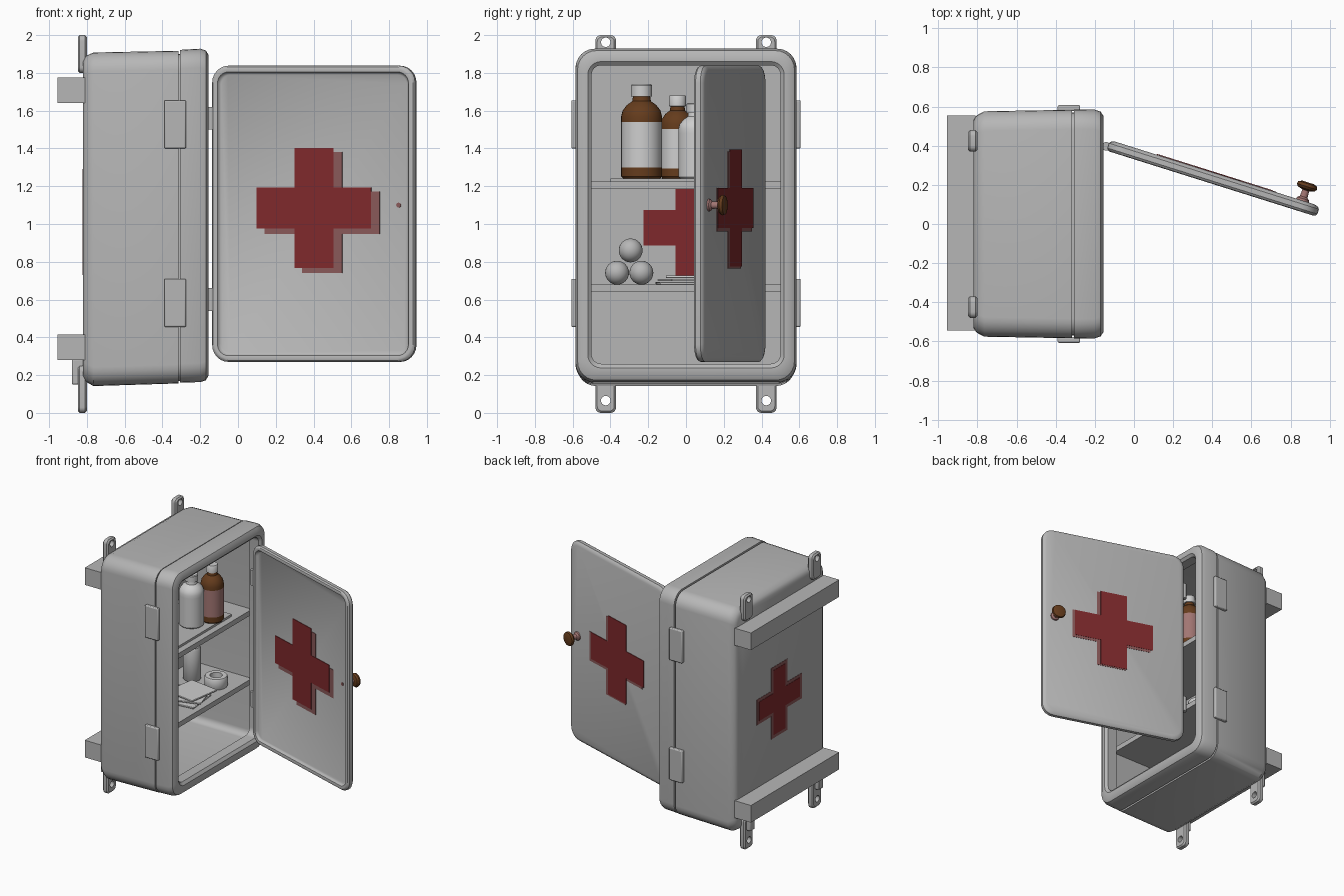
import bpy, bmesh, math
from mathutils import Matrix, Vector

if "Cube" in bpy.data.objects:
    bpy.data.objects.remove(bpy.data.objects["Cube"])


def material(name, r, g, b):
    m = bpy.data.materials.new(name)
    m.diffuse_color = (r, g, b, 1)
    m.use_nodes = True
    m.node_tree.nodes["Principled BSDF"].inputs["Base Color"].default_value = m.diffuse_color
    return m


GREY = material("grey_enamel", .47, .47, .47)
WHITE = material("clean_white", .62, .62, .62)
RED = material("cross_red", .21, .022, .025)
FADED = material("faded_red", .25, .10, .10)
BROWN = material("amber_brown", .13, .045, .012)
ROSE = material("rose_label", .36, .18, .17)


def finish(bm, name, mats, matrix=Matrix(), bevel=0, segs=2):
    bmesh.ops.recalc_face_normals(bm, faces=bm.faces[:])
    me = bpy.data.meshes.new(name)
    bm.to_mesh(me)
    bm.free()
    for m in mats:
        me.materials.append(m)
    ob = bpy.data.objects.new(name, me)
    bpy.context.collection.objects.link(ob)
    ob.matrix_world = matrix
    if bevel:
        mod = ob.modifiers.new("soft_edges", 'BEVEL')
        mod.width, mod.segments = bevel, segs
    bpy.ops.object.select_all(action='DESELECT')
    bpy.context.view_layer.objects.active = ob
    ob.select_set(True)
    bpy.ops.object.shade_smooth_by_angle(angle=math.radians(35))
    return ob


def place(x, y, z, turn=0):
    return Matrix.Translation((x, y, z)) @ Matrix.Rotation(turn, 4, 'Z')


def loft(name, rings, mat, matrix=Matrix(), ring_closed=False, seg=6):
    """Rounded rectangles in the yz plane (x, half_y, z_low, z_high, radius), joined along x."""
    bm = bmesh.new()
    loops = []
    for x, hy, z0, z1, r in rings:
        loop = []
        for q, (sy, sz) in enumerate(((1, 1), (-1, 1), (-1, -1), (1, -1))):
            cy = sy * (hy - r)
            cz = z1 - r if sz > 0 else z0 + r
            for k in range(seg + 1):
                a = (q + k / seg) * math.pi / 2
                loop.append(bm.verts.new((x, cy + r * math.cos(a), cz + r * math.sin(a))))
        loops.append(loop)
    pairs = list(zip(loops, loops[1:]))
    if ring_closed:
        pairs.append((loops[-1], loops[0]))
    else:
        bm.faces.new(loops[0])
        bm.faces.new(loops[-1])
    for a, b in pairs:
        for i in range(len(a)):
            j = (i + 1) % len(a)
            bm.faces.new((a[i], a[j], b[j], b[i]))
    return finish(bm, name, [mat], matrix)


def box(name, lo, hi, mat=GREY, bevel=0, matrix=Matrix()):
    bm = bmesh.new()
    lo, hi = Vector(lo), Vector(hi)
    bmesh.ops.create_cube(bm, size=1, matrix=Matrix.Translation((lo + hi) / 2)
                          @ Matrix.Diagonal((*(hi - lo), 1)))
    return finish(bm, name, [mat], matrix, bevel)


def lathe(name, profile, mats, matrix=Matrix(), n=32, ring_closed=False):
    """Spin (radius, height, material index of the band above) around z."""
    bm = bmesh.new()
    loops = [[bm.verts.new((r * math.cos(2 * math.pi * i / n), r * math.sin(2 * math.pi * i / n), z))
              for i in range(n)] for r, z, _ in profile]
    count = len(loops) if ring_closed else len(loops) - 1
    for k in range(count):
        a, b = loops[k], loops[(k + 1) % len(loops)]
        for i in range(n):
            j = (i + 1) % n
            bm.faces.new((a[i], a[j], b[j], b[i])).material_index = profile[k][2]
    if not ring_closed:
        bm.faces.new(loops[0]).material_index = profile[0][2]
        bm.faces.new(loops[-1]).material_index = profile[-1][2]
    return finish(bm, name, mats, matrix)


def cross(name, x, yc, zc, half, arm, mat, matrix=Matrix(), thick=.004):
    """Thin cross plate in the yz plane."""
    bm = bmesh.new()
    quarter = [(half, -arm), (half, arm), (arm, arm)]
    pts = []
    for q in range(4):
        c, s = round(math.cos(q * math.pi / 2)), round(math.sin(q * math.pi / 2))
        pts += [(c * a - s * b, s * a + c * b) for a, b in quarter]
    face = bm.faces.new([bm.verts.new((x - thick / 2, yc + a, zc + b)) for a, b in pts])
    out = bmesh.ops.extrude_face_region(bm, geom=[face])
    bmesh.ops.translate(bm, vec=(thick, 0, 0),
                        verts=[v for v in out["geom"] if isinstance(v, bmesh.types.BMVert)])
    return finish(bm, name, [mat], matrix)


# cabinet shell: rounded back, seam groove, front frame, hollow inside
loft("cabinet_shell", [
    (-.82, .53, .19, 1.865, .08), (-.805, .555, .165, 1.89, .095), (-.765, .576, .142, 1.908, .1),
    (-.316, .584, .156, 1.917, .1), (-.316, .57, .17, 1.90, .09), (-.306, .57, .17, 1.90, .09),
    (-.306, .586, .16, 1.922, .1), (-.20, .584, .163, 1.928, .1), (-.17, .574, .173, 1.918, .1),
    (-.155, .55, .20, 1.893, .09), (-.155, .52, .238, 1.86, .07), (-.172, .50, .26, 1.84, .05),
    (-.25, .50, .26, 1.84, .05), (-.25, .53, .22, 1.87, .05), (-.77, .53, .22, 1.87, .05)], GREY)

# shelves
for label, z in (("upper", 1.205), ("lower", .66)):
    box(label + "_shelf", (-.78, -.532, z - .02), (-.25, .532, z + .02))

# rear mounting beams, side clasp plates and pierced lugs
for label, z in (("lower", .28), ("upper", 1.64)):
    box(label + "_back_beam", (-.955, -.545, z), (-.81, .555, z + .135))
for side, s in (("left", -1), ("right", 1)):
    for label, z in (("lower", .455), ("upper", 1.40)):
        box(f"{label}_{side}_clasp", (-.39, s * .592 - .015, z), (-.275, s * .592 + .015, z + .255), GREY, .007)
    for label, z0, z1, h in (("lower", 0, .25, .04), ("upper", 1.80, 2.0, 1.937)):
        rings = [(-.848, .025, h, h + .05, .025), (-.848, .045, z0 + .01, z1 - .01, .025),
                 (-.838, .055, z0, z1, .03), (-.81, .055, z0, z1, .03),
                 (-.80, .045, z0 + .01, z1 - .01, .025), (-.80, .025, h, h + .05, .025)]
        loft(f"{label}_{side}_lug", rings, GREY, place(0, s * .425, 0), True)
    box(side + "_lug_bracket", (-.88, s * .425 - .03, .15), (-.82, s * .425 + .03, .285), GREY, .008)

# open door: local x is the outer side, local +y runs to the hinge
DOOR = place(.405, .235, 0, math.atan2(.954, .30))
loft("door", [
    (.027, .535, .30, 1.81, .07), (.020, .555, .28, 1.83, .085), (.010, .563, .27, 1.838, .09),
    (-.016, .563, .27, 1.838, .09), (-.027, .555, .278, 1.83, .085), (-.030, .545, .288, 1.82, .075),
    (-.027, .53, .303, 1.805, .06), (-.014, .524, .309, 1.799, .055), (-.008, .515, .318, 1.79, .05)],
    GREY, DOOR)
for label, z in (("lower", .54), ("upper", 1.50)):
    lathe(label + "_door_hinge", [(.022, 0, 0), (.022, .12, 0)], [GREY], place(-.142, .397, z), 16)

# crosses on both door sides and both sides of the back wall
cross("door_inner_cross_fade", -.0085, -.045, 1.06, .32, .112, FADED, DOOR)
cross("door_inner_cross", -.0105, 0, 1.085, .318, .108, RED, DOOR)
cross("door_outer_cross_fade", .0275, -.02, 1.075, .31, .115, FADED, DOOR)
cross("door_outer_cross", .0295, 0, 1.085, .31, .105, RED, DOOR)
cross("back_cross_fade", -.82, .01, 1.01, .28, .10, FADED)
cross("back_cross", -.8225, .01, 1.01, .255, .075, RED)
cross("inner_wall_cross", -.769, .04, .98, .265, .095, RED)

# door knob on a stem, with its rivet inside
KNOB = DOOR @ Matrix.Translation((.022, -.47, 1.10)) @ Matrix.Rotation(math.pi / 2, 4, 'Y')
lathe("door_knob", [(.034, 0, 0), (.032, .015, 0), (.02, .025, 0), (.018, .06, 1), (.045, .068, 1),
                    (.054, .08, 1), (.05, .095, 1), (.03, .102, 1)], [ROSE, BROWN], KNOB, 24)
lathe("knob_rivet", [(.013, -.034, 0), (.013, -.028, 0)], [FADED], KNOB, 16)


# bottles: body, label, shoulder, neck and cap
def bottle(name, x, y, r, h, label, glass=BROWN):
    prof = [(.9, 0, 0), (1, .025, 0), (1, .12, 1), (1, .60, 0), (1, .66, 0), (.93, .72, 0), (.72, .78, 0),
            (.46, .82, 0), (.42, .87, 2), (.52, .872, 2), (.52, .985, 2), (.47, 1, 2)]
    lathe(name, [(a * r, b * h, m) for a, b, m in prof], [glass, label, WHITE], place(x, y, 1.24))


box("bottle_tray", (-.72, -.4, 1.22), (-.3, .35, 1.242))
bottle("large_amber_bottle", -.50, -.235, .108, .50, WHITE)
bottle("middle_amber_bottle", -.62, -.045, .088, .44, WHITE)
bottle("small_amber_bottle", -.365, .20, .083, .44, ROSE)
bottle("white_bottle", -.44, .05, .09, .40, WHITE, WHITE)

# cotton balls stacked in a pyramid
for i, (x, y, z) in enumerate(((-.45, -.365, .742), (-.45, -.236, .742), (-.46, -.293, .86))):
    bm = bmesh.new()
    bmesh.ops.create_uvsphere(bm, u_segments=28, v_segments=16, radius=.063)
    finish(bm, f"cotton_ball_{i + 1}", [GREY], place(x, y, z))

# tape roll, bandage roll and folded gauze
lathe("tape_roll", [(.045, 0, 0), (.078, 0, 0), (.083, .008, 0), (.083, .075, 0), (.078, .083, 0),
                    (.045, .083, 0)], [WHITE], place(-.39, .285, .68), 32, True)
lathe("bandage_roll", [(.06, 0, 0), (.065, .008, 0), (.065, .24, 0), (.055, .255, 0)], [GREY],
      place(-.60, .285, .68))
for i, turn in enumerate((.1, .3, -.15)):
    box(f"gauze_sheet_{i + 1}", (-.125, -.13, i * .017), (.125, .13, i * .017 + .013), WHITE, .004,
        place(-.43, -.02 + .03 * i, .68, turn))
